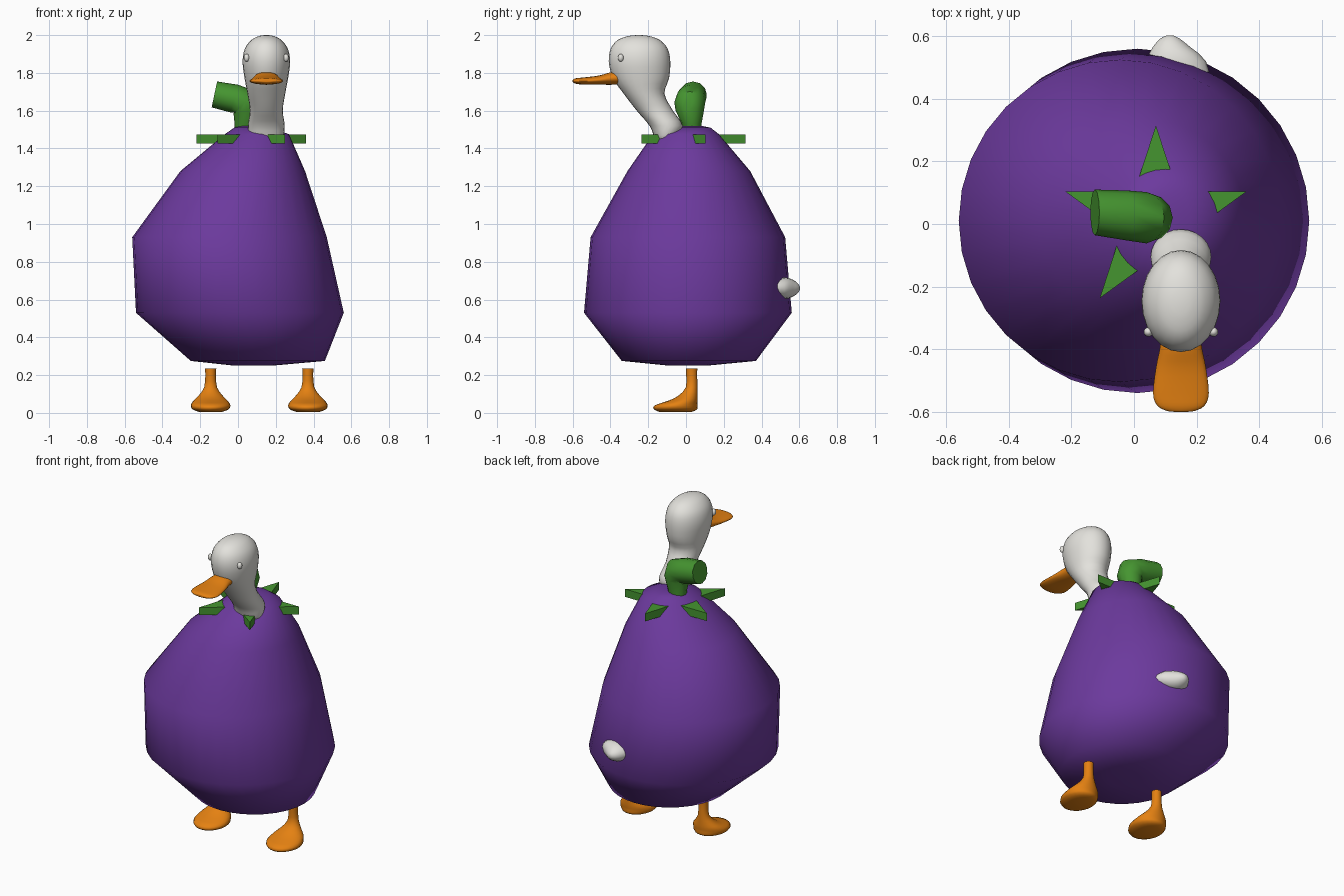
import bpy
import bmesh
from math import cos, sin, pi, radians
from mathutils import Matrix, Vector

cube = bpy.data.objects.get("Cube")
if cube:
    bpy.data.objects.remove(cube, do_unlink=True)


def material(name, rgb):
    mat = bpy.data.materials.new(name)
    mat.use_nodes = True
    mat.diffuse_color = (*rgb, 1)
    mat.node_tree.nodes["Principled BSDF"].inputs["Base Color"].default_value = (*rgb, 1)
    return mat


PURPLE = material("aubergine purple", (0.15, 0.042, 0.34))
GREEN = material("leaf green", (0.06, 0.30, 0.03))
WHITE = material("feather white", (0.77, 0.76, 0.72))
ORANGE = material("bill orange", (0.78, 0.22, 0.006))


def finish(name, bm, mat, angle=None):
    bmesh.ops.recalc_face_normals(bm, faces=bm.faces)
    mesh = bpy.data.meshes.new(name)
    bm.to_mesh(mesh)
    bm.free()
    mesh.materials.append(mat)
    obj = bpy.data.objects.new(name, mesh)
    bpy.context.collection.objects.link(obj)
    if angle:
        bpy.ops.object.select_all(action="DESELECT")
        obj.select_set(True)
        bpy.context.view_layer.objects.active = obj
        bpy.ops.object.shade_smooth_by_angle(angle=radians(angle))
    return obj


def refine(rings, steps):
    """Catmull-Rom interpolation between the given rings."""
    pts = [Vector(r) for r in rings]
    out = []
    for i in range(len(pts) - 1):
        a, b, c = pts[max(i - 1, 0)], pts[i], pts[i + 1]
        d = pts[min(i + 2, len(pts) - 1)]
        for k in range(steps):
            t = k / steps
            out.append(b + (c - a) * (t / 2) + (a * 2 - b * 5 + c * 4 - d) * (t * t / 2)
                       + (b * 3 - a - c * 3 + d) * (t ** 3 / 2))
    return out + [pts[-1]]


def loft(name, rings, mat, sides=24, steps=1, along_y=False, angle=60):
    """Skin elliptical rings: x, y, z, two radii and a tilt about y in degrees."""
    bm = bmesh.new()
    loops = []
    for x, y, z, ru, rv, tilt in refine(rings, steps):
        turn = Matrix.Rotation(radians(tilt), 3, "Y")
        if along_y:
            turn = turn @ Matrix.Rotation(pi / 2, 3, "X")
        loops.append([bm.verts.new(Vector((x, y, z)) + turn @ Vector(
            (ru * cos(2 * pi * i / sides), rv * sin(2 * pi * i / sides), 0)))
            for i in range(sides)])
    for low, high in zip(loops, loops[1:]):
        for i in range(sides):
            j = (i + 1) % sides
            bm.faces.new((low[i], low[j], high[j], high[i]))
    bm.faces.new(loops[0])
    bm.faces.new(loops[-1])
    return finish(name, bm, mat, angle)


# Lopsided aubergine body
loft("body", [
    (0.08, 0.01, 0.25, 0.10, 0.10, 0),
    (0.105, 0.015, 0.275, 0.355, 0.355, 0),
    (0.01, 0.01, 0.53, 0.55, 0.55, 0),
    (-0.045, 0.01, 0.93, 0.515, 0.515, 0),
    (0.025, 0.015, 1.28, 0.33, 0.325, 0),
    (0.10, 0.0, 1.475, 0.17, 0.175, 0),
    (0.08, 0.02, 1.51, 0.10, 0.11, 0),
    (0.06, 0.03, 1.52, 0.05, 0.05, 0),
], PURPLE, sides=32, angle=89)

# Neck and head in one smooth form
loft("neck_and_head", [(0.15, y, z, rx, ry, 0) for z, y, rx, ry in (
    (1.43, -0.105, 0.04, 0.03),
    (1.45, -0.108, 0.085, 0.055),
    (1.52, -0.105, 0.097, 0.088),
    (1.60, -0.165, 0.087, 0.096),
    (1.69, -0.222, 0.10, 0.108),
    (1.77, -0.238, 0.115, 0.148),
    (1.86, -0.246, 0.126, 0.163),
    (1.93, -0.248, 0.113, 0.150),
    (1.975, -0.25, 0.078, 0.110),
    (1.995, -0.25, 0.04, 0.055),
    (2.0, -0.25, 0.008, 0.01),
)], WHITE, steps=3, angle=80)

# Eyes
for side, label in ((-1, "right"), (1, "left")):
    bm = bmesh.new()
    bmesh.ops.create_uvsphere(bm, u_segments=16, v_segments=8, radius=1)
    bmesh.ops.transform(bm, verts=bm.verts, matrix=Matrix.LocRotScale(
        Vector((0.15 + side * 0.104, -0.345, 1.88)), None, Vector((0.015, 0.015, 0.021))))
    finish(label + "_eye", bm, WHITE, 60)

# Flat bill
loft("bill", [(0.15, y, z, rx, rz, 0) for y, z, rx, rz in (
    (-0.34, 1.775, 0.06, 0.035),
    (-0.40, 1.770, 0.068, 0.033),
    (-0.46, 1.762, 0.080, 0.024),
    (-0.54, 1.757, 0.089, 0.019),
    (-0.58, 1.757, 0.076, 0.015),
    (-0.597, 1.757, 0.045, 0.009),
    (-0.60, 1.757, 0.02, 0.004),
)], ORANGE, steps=3, along_y=True)

# Tail tuft
loft("tail", [(x, y, 0.66, rx, rz, 0) for x, y, rx, rz in (
    (0.14, 0.44, 0.11, 0.05),
    (0.135, 0.52, 0.095, 0.058),
    (0.12, 0.565, 0.06, 0.045),
    (0.115, 0.593, 0.03, 0.025),
    (0.115, 0.603, 0.008, 0.008),
)], WHITE, sides=16, steps=2, along_y=True)

# Legs flowing into webbed feet
for x, label in ((-0.145, "right"), (0.37, "left")):
    loft(label + "_leg", [(x, y, z, rx, ry, 0) for z, y, rx, ry in (
        (0.005, -0.055, 0.06, 0.085),
        (0.018, -0.055, 0.095, 0.114),
        (0.04, -0.053, 0.105, 0.113),
        (0.065, -0.015, 0.09, 0.077),
        (0.09, 0.01, 0.065, 0.052),
        (0.135, 0.03, 0.034, 0.031),
        (0.20, 0.03, 0.028, 0.029),
        (0.235, 0.03, 0.03, 0.03),
    )], ORANGE, steps=2)

# Bent stem
loft("stem", [
    (0.035, 0.035, 1.47, 0.052, 0.045, 0),
    (0.04, 0.03, 1.53, 0.058, 0.052, 0),
    (0.05, 0.02, 1.60, 0.075, 0.075, -10),
    (0.04, 0.02, 1.645, 0.08, 0.082, -45),
    (-0.02, 0.027, 1.664, 0.076, 0.08, -74),
    (-0.125, 0.037, 1.686, 0.070, 0.073, -78),
], GREEN, sides=12, angle=50)

# Five-pointed leaf collar
bm = bmesh.new()
star = []
for i in range(10):
    r = 0.117 if i % 2 else 0.305
    a = pi / 2 + i * pi / 5
    star.append(bm.verts.new((0.07 + r * cos(a), 0.01 + r * sin(a), 1.425)))
base = bm.faces.new(star)
top = bmesh.ops.extrude_face_region(bm, geom=[base], use_keep_orig=True)["geom"]
bmesh.ops.translate(bm, vec=(0, 0, 0.05),
                    verts=[v for v in top if isinstance(v, bmesh.types.BMVert)])
finish("leaf_collar", bm, GREEN)
